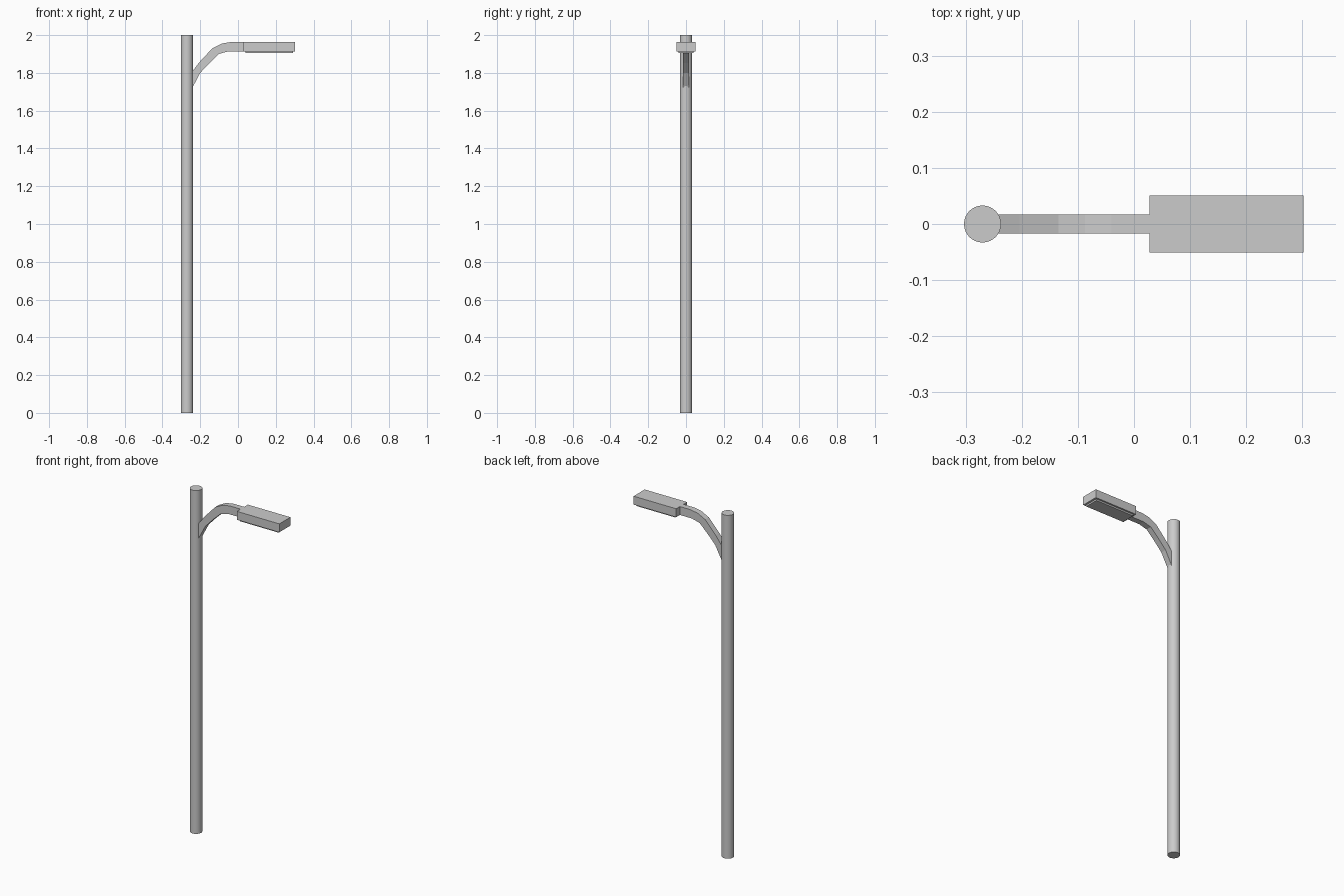
import bpy, bmesh

if "Cube" in bpy.data.objects:
    bpy.data.objects.remove(bpy.data.objects["Cube"])


def make_object(name, bm):
    bmesh.ops.recalc_face_normals(bm, faces=bm.faces)
    mesh = bpy.data.meshes.new(name)
    bm.to_mesh(mesh)
    bm.free()
    obj = bpy.data.objects.new(name, mesh)
    bpy.context.collection.objects.link(obj)
    return obj


def box(name, x0, x1, half_y, z0, z1):
    bm = bmesh.new()
    bmesh.ops.create_cube(bm, size=1)
    for v in bm.verts:
        v.co = (x0 if v.co.x < 0 else x1,
                half_y * (1 if v.co.y > 0 else -1),
                z0 if v.co.z < 0 else z1)
    return make_object(name, bm)


# Round upright pole
bpy.ops.mesh.primitive_cylinder_add(vertices=32, radius=0.033, depth=2, location=(-0.27, 0, 1))
pole = bpy.context.object
pole.name = "pole"
bpy.ops.object.shade_smooth_by_angle()

# Curved arm: matching upper and lower outline points, swept across its width
upper = [(-0.245, 1.803), (-0.204, 1.857), (-0.135, 1.931), (-0.087, 1.955), (-0.04, 1.963), (0.03, 1.963)]
lower = [(-0.245, 1.715), (-0.20, 1.80), (-0.15, 1.853), (-0.10, 1.901), (-0.05, 1.914), (0.03, 1.914)]
bm = bmesh.new()
rings = [[bm.verts.new((x, y, z)) for (x, z), y in
          ((u, -0.017), (u, 0.017), (l, 0.017), (l, -0.017))]
         for u, l in zip(upper, lower)]
for a, b in zip(rings, rings[1:]):
    for i in range(4):
        j = (i + 1) % 4
        bm.faces.new((a[i], a[j], b[j], b[i]))
bm.faces.new(rings[0])
bm.faces.new(rings[-1])
make_object("curved_arm", bm)

# Lamp head with the light panel underneath
box("lamp_head", 0.028, 0.302, 0.051, 1.914, 1.963)
box("light_panel", 0.04, 0.29, 0.041, 1.905, 1.916)
